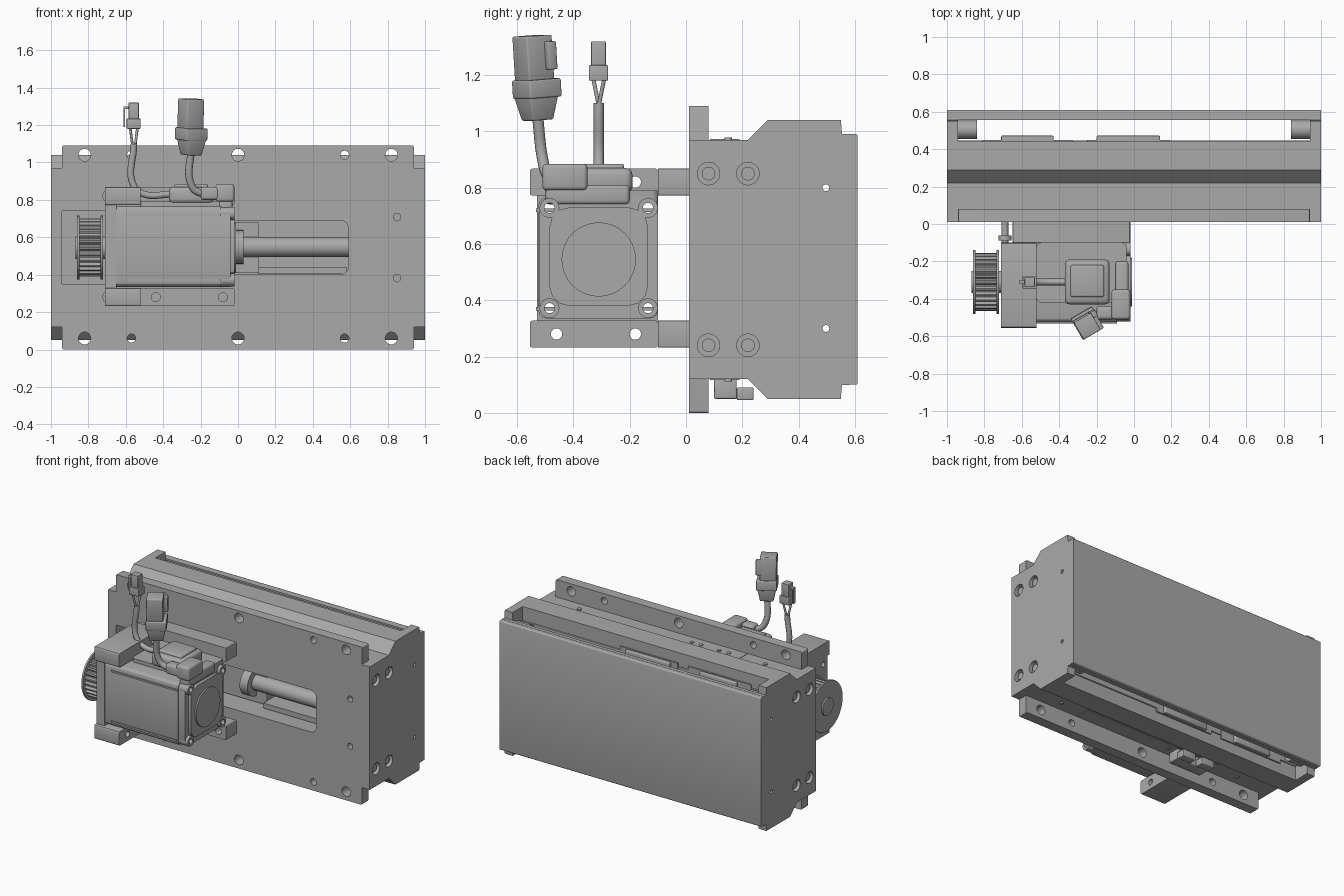
import bpy, bmesh
from math import radians, cos, sin, pi
from mathutils import Vector, Matrix

default = bpy.data.objects.get("Cube")
if default:
    bpy.data.objects.remove(default, do_unlink=True)

grey = bpy.data.materials.new("machined_grey")
grey.use_nodes = True
grey.diffuse_color = (.4, .4, .4, 1)
grey.node_tree.nodes["Principled BSDF"].inputs["Base Color"].default_value = grey.diffuse_color
parts = []


def finish(name, bm, location=(0, 0, 0)):
    bmesh.ops.recalc_face_normals(bm, faces=bm.faces[:])
    mesh = bpy.data.meshes.new(name)
    bm.to_mesh(mesh)
    bm.free()
    mesh.materials.append(grey)
    obj = bpy.data.objects.new(name, mesh)
    obj.location = location
    bpy.context.scene.collection.objects.link(obj)
    parts.append(obj)
    return obj


def box(name, xs, ys, zs, bevel=0, axis=None, taper=1, turn=(0, 0, 0)):
    """Box from ranges; bevel all edges or only those along one axis; taper shrinks the bottom."""
    spans = (xs, ys, zs)
    size = Vector([high - low for low, high in spans])
    bm = bmesh.new()
    bmesh.ops.create_cube(bm, size=1)
    for vert in bm.verts:
        shrink = taper if vert.co.z < 0 else 1
        vert.co = Vector((vert.co.x * size.x * shrink, vert.co.y * size.y * shrink, vert.co.z * size.z))
    if bevel:
        edges = [e for e in bm.edges if axis is None
                 or abs((e.verts[0].co - e.verts[1].co).normalized()[axis]) > .9]
        bmesh.ops.bevel(bm, geom=edges, offset=bevel, segments=3, profile=.5, affect='EDGES')
    obj = finish(name, bm, [(low + high) / 2 for low, high in spans])
    obj.rotation_euler = [radians(a) for a in turn]
    return obj


def cyl(name, axis, center, radius, length, end_radius=None):
    bm = bmesh.new()
    turn = {'x': Matrix.Rotation(pi / 2, 4, 'Y'), 'y': Matrix.Rotation(pi / 2, 4, 'X'), 'z': Matrix()}[axis]
    bmesh.ops.create_cone(bm, cap_ends=True, segments=32, radius1=radius,
                          radius2=radius if end_radius is None else end_radius, depth=length, matrix=turn)
    return finish(name, bm, center)


def prism(name, profile, x_low, x_high):
    """Extrude a (y, z) outline along x."""
    bm = bmesh.new()
    face = bm.faces.new([bm.verts.new((x_low, y, z)) for y, z in profile])
    result = bmesh.ops.extrude_face_region(bm, geom=[face])
    bmesh.ops.translate(bm, vec=(x_high - x_low, 0, 0),
                        verts=[g for g in result["geom"] if isinstance(g, bmesh.types.BMVert)])
    return finish(name, bm)


def cut(targets, cutters):
    for obj in targets:
        bpy.context.view_layer.objects.active = obj
        for cutter in cutters:
            mod = obj.modifiers.new("cut", 'BOOLEAN')
            mod.operation, mod.solver, mod.object = 'DIFFERENCE', 'EXACT', cutter
            bpy.ops.object.modifier_apply(modifier=mod.name)
    for cutter in cutters:
        parts.remove(cutter)
        bpy.data.objects.remove(cutter, do_unlink=True)


def cable(name, points, radius):
    curve = bpy.data.curves.new(name, 'CURVE')
    curve.dimensions = '3D'
    curve.bevel_depth, curve.bevel_resolution, curve.use_fill_caps = radius, 4, True
    spline = curve.splines.new('BEZIER')
    spline.bezier_points.add(len(points) - 1)
    for knot, point in zip(spline.bezier_points, points):
        knot.co = point
        knot.handle_left_type = knot.handle_right_type = 'AUTO'
    curve.materials.append(grey)
    obj = bpy.data.objects.new(name, curve)
    bpy.context.scene.collection.objects.link(obj)


MID = .545          # height of the symmetry plane
MOTOR_Y = -.31      # depth of the motor axis


def mirrored(half):
    """Close an upper (y, z) outline with its reflection in the symmetry plane."""
    return half + [(y, 2 * MID - z) for y, z in reversed(half)]


# Housing: front plate, body with sloped shoulders, end plates and back cover
plate = box("front_plate", (-.94, .94), (.01, .08), (0, 1.09), .008, 1)
shoulder = [(.08, .97), (.22, .97), (.29, 1.04)]
body = prism("housing_body", mirrored(shoulder + [(.44, 1.04)]), -.94, .94)
end_outline = mirrored([(.01, .97)] + shoulder[1:] + [(.55, 1.04), (.555, .98), (.575, .98)])
ends = [prism("end_plate", end_outline, *xs) for xs in ((-1, -.94), (.94, 1))]
box("back_cover", (-1, 1), (.57, .61), (.1, .99), .008, 0)
for z in (.985, .105):
    box("cover_lip", (-1, 1), (.555, .58), (z - .006, z + .006))

# Openings in the front plate and body
cut([plate, body], [box("slot_cutter", (-.3, .59), (-.1, .27), (.4, .69), .04, 1),
                    box("belt_cutter", (-.945, -.7), (-.1, .2), (.35, .74))])
bolt_holes = [cyl("hole_cutter", 'y', (x, .05, z), r, .3) for z in (.06, 1.04)
              for x, r in ((-.82, .033), (-.57, .023), (0, .033), (.57, .023), (.82, .033))]
pin_holes = [cyl("hole_cutter", 'y', (.85, 0, MID + s * .163), .02, .1) for s in (-1, 1)]
cut([plate], bolt_holes + pin_holes)

# End plate screws, with recessed seats, and cover pin holes
seats = [(s, y, MID + t * .305) for s in (-1, 1) for y in (.08, .22) for t in (-1, 1)]
cut(ends, [cyl("seat_cutter", 'x', (s, y, z), .04, .06) for s, y, z in seats]
    + [cyl("pin_cutter", 'x', (0, .497, z), .012, 3) for z in (.3, .8)])
for s, y, z in seats:
    cyl("end_screw", 'x', (s * .975, y, z), .024, .025)

# Access strips with screws on the top and bottom of the body
for z in (.97, .12):
    box("access_strip", (-.53, .53), (.085, .19), (z - .003, z + .003))
    for x in (-.71, -.43, -.36, -.22, -.15, .71):
        cyl("strip_screw", 'z', (x, .15, z), .014, .016)

# Linear guides, carriages and bumpers in the rear gap
for s in (-1, 1):
    z = MID + s * .37
    box("guide_rail", (-.94, .94), (.42, .447), (z - .03, z + .03), .006, 0)
    for low, high, cap in ((-.71, -.43, .1), (-.2, .14, .05)):
        box("carriage_cap", (low - cap, high + cap), (.43, .45), (z - .055, z + .055))
        box("carriage", (low, high), (.43, .472), (z - .05, z + .05), .006)
    for side in (-1, 1):
        cyl("bumper", 'x', (side * .89, .505, z), .05, .1)

# Screw tube and nut inside the slot
cyl("screw_tube", 'x', (.3, .16, .548), .053, .58)
cyl("nut_flange", 'x', (0, .15, .548), .09, .06)
box("nut_block", (-.29, .11), (.16, .26), (.41, .68))
box("inner_ledge", (.11, .58), (.12, .26), (.405, .44))

# Limit sensor under the body
box("sensor_base", (-.45, -.2), (.1, .18), (.05, .12), .005)
for x in (-.4, -.25):
    box("sensor_arm", (x - .05, x + .05), (.18, .24), (.045, .09), .005)

# Motor bracket: upright face, two flanges and two mounting bars
face = box("bracket_face", (-.71, -.65), (-.53, -.1), (.32, .78))
flanges, bars = [], []
for z in (.28, .82):
    span = (z - .048, z + .048)
    flanges.append(box("bracket_flange", (-.71, -.52), (-.555, -.1), span, .01, 0))
    bars.append(box("mounting_bar", (-.65, -.02), (-.1, .01), span, .006, 1))
    cyl("adjusting_screw", 'y', (-.69, -.05, z), .018, .12)
    cyl("adjusting_nut", 'y', (-.69, -.075, z), .035, .025)
cut(flanges, [cyl("bore_cutter", 'x', (-.6, y, z), .02, .4)
              for y, z in ((-.46, .28), (-.18, .28), (-.18, .82))])
cut(bars, [cyl("bar_cutter", 'y', (x, -.1, .28), .024, .1) for x in (-.44, -.08)])

# Motor: ribbed body, rear cap and round cover, with open bolt corners
motor = box("motor_body", (-.65, -.09), (-.525, -.1), (.335, .765), .03, 0)
for z in (.37, .72):
    box("motor_rib", (-.6, -.09), (-.532, -.1), (z - .006, z + .006))
cap = box("motor_cap", (-.1, -.04), (-.52, -.1), (.335, .765), .045, 0)
corners = [(MOTOR_Y + s * .175, .55 + t * .178) for s in (-1, 1) for t in (-1, 1)]
rings = [cyl("cap_post", 'x', (-.06, y, z), .035, .08) for y, z in corners]
cut([face, motor, cap] + rings, [cyl("bolt_cutter", 'x', (-.4, y, z), .018, 1) for y, z in corners])
box("cap_dome", (-.06, -.02), (-.485, -.135), (.38, .73), .07, 0)
box("cap_bridge", (-.1, -.03), (-.5, -.2), (.74, .81), .015)
cyl("round_cover", 'x', (-.025, MOTOR_Y, MID), .132, .03)

# Terminal box and cable outlets on the motor
box("terminal_base", (-.52, -.04), (-.42, -.1), (.75, .79), .02, 2)
box("terminal_box", (-.37, -.13), (-.43, -.19), (.78, .87), .025)
box("terminal_lid", (-.34, -.16), (-.39, -.22), (.86, .885), .01)
box("outlet_block", (-.12, -.02), (-.51, -.35), (.79, .885), .015)
box("outlet_elbow", (-.2, -.1), (-.51, -.44), (.8, .87), .015)

# Power cable with a large plug
cable("power_cable", [(-.12, -.475, .84), (-.21, -.49, .84), (-.25, -.505, .88), (-.25, -.53, 1.08)], .02)
lean = (4, 0, 30)
box("plug_neck", (-.31, -.19), (-.59, -.47), (1.04, 1.13), .006, None, .7, lean)
box("plug_collar", (-.315, -.185), (-.595, -.465), (1.12, 1.185), .006, turn=lean)
box("plug_head", (-.305, -.2), (-.595, -.49), (1.18, 1.34), .006, turn=lean)
box("plug_latch", (-.24, -.2), (-.5, -.465), (1.22, 1.32), .005, turn=lean)

# Signal cable with a small plug
cable("signal_cable", [(-.36, MOTOR_Y, .83), (-.5, MOTOR_Y, .83), (-.555, MOTOR_Y, .87),
                       (-.557, MOTOR_Y, 1.1)], .018)
box("cable_clamp", (-.6, -.53), (-.34, -.28), (.8, .86), .01)
for s in (-1, 1):
    cable("signal_wire", [(-.557 + s * .007, MOTOR_Y, 1.09), (-.557 + s * .02, MOTOR_Y + s * .02, 1.19)], .007)
box("small_plug", (-.595, -.52), (-.345, -.277), (1.18, 1.235), .004)
box("small_plug_tip", (-.585, -.53), (-.337, -.285), (1.23, 1.32), .004)
box("small_plug_latch", (-.612, -.603), (-.32, -.3), (1.19, 1.3))
box("latch_bridge", (-.612, -.58), (-.32, -.3), (1.285, 1.3))

# Toothed pulley on the motor shaft
teeth = []
for i in range(112):
    radius, angle = (.155 if i % 4 < 2 else .14), 2 * pi * i / 112
    teeth.append((MOTOR_Y + radius * cos(angle), MID + radius * sin(angle)))
prism("pulley_teeth", teeth, -.85, -.73)
for x in (-.854, -.728):
    cyl("pulley_flange", 'x', (x, MOTOR_Y, MID), .172, .012)
cyl("pulley_hub", 'x', (-.79, MOTOR_Y, MID), .06, .16)

# Smooth the round parts while keeping hard edges
bpy.ops.object.select_all(action='DESELECT')
for obj in parts:
    obj.select_set(True)
bpy.context.view_layer.objects.active = parts[0]
bpy.ops.object.shade_smooth_by_angle(angle=radians(30))
